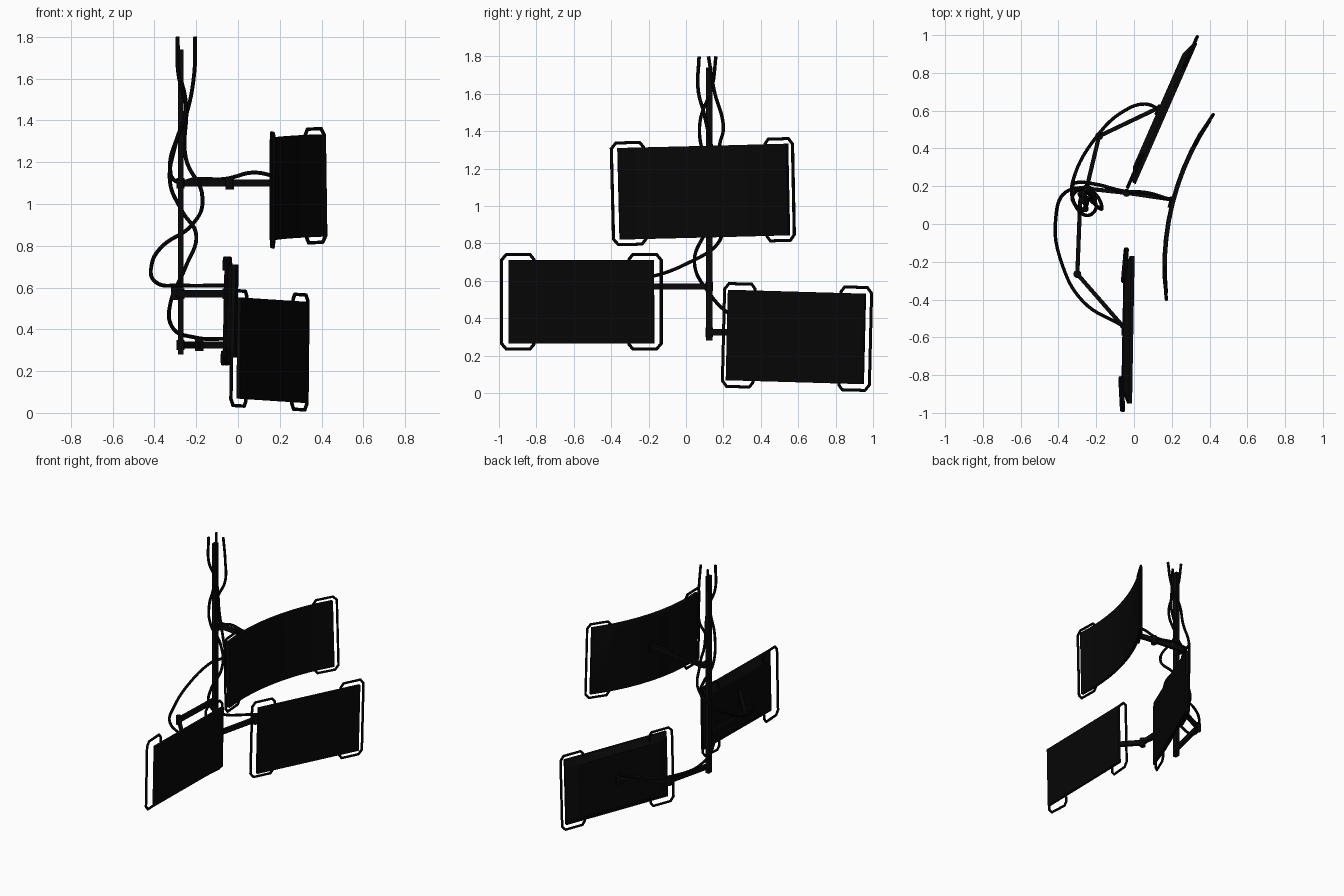
import bpy, bmesh, math
from mathutils import Vector

cube = bpy.data.objects.get("Cube")
if cube:
    bpy.data.objects.remove(cube, do_unlink=True)


def material(name, value):
    m = bpy.data.materials.new(name)
    m.use_nodes = True
    col = (value, value, value, 1)
    m.diffuse_color = col
    m.node_tree.nodes["Principled BSDF"].inputs["Base Color"].default_value = col
    return m


SCREEN = material("screen black", 0.002)
FRAME = material("frame black", 0.0025)


def from_bmesh(name, bm, mats):
    bmesh.ops.recalc_face_normals(bm, faces=bm.faces)
    me = bpy.data.meshes.new(name)
    bm.to_mesh(me)
    bm.free()
    for m in mats:
        me.materials.append(m)
    ob = bpy.data.objects.new(name, me)
    bpy.context.collection.objects.link(ob)
    return ob


def tube(name, pts, radius, smooth):
    """Round tube along a path, straight or flowing."""
    cu = bpy.data.curves.new(name, "CURVE")
    cu.dimensions = "3D"
    cu.bevel_depth = radius
    cu.bevel_resolution = 2
    cu.use_fill_caps = True
    cu.resolution_u = 8
    sp = cu.splines.new("BEZIER")
    sp.bezier_points.add(len(pts) - 1)
    kind = "AUTO" if smooth else "VECTOR"
    for bp, p in zip(sp.bezier_points, pts):
        bp.co = p
        bp.handle_left_type = bp.handle_right_type = kind
    cu.materials.append(FRAME)
    ob = bpy.data.objects.new(name, cu)
    bpy.context.collection.objects.link(ob)
    bpy.ops.object.select_all(action="DESELECT")
    ob.select_set(True)
    bpy.context.view_layer.objects.active = ob
    bpy.ops.object.convert(target="MESH")
    bpy.ops.object.shade_smooth_by_angle()


def bar(name, a, b, width, height):
    """Box beam lying between two points of equal height."""
    a, b = Vector(a), Vector(b)
    along = (b - a).normalized()
    side = along.cross(Vector((0, 0, 1))) * width / 2
    up = Vector((0, 0, height / 2))
    bm = bmesh.new()
    rings = [[bm.verts.new(p + s * side + t * up)
              for s, t in ((-1, -1), (1, -1), (1, 1), (-1, 1))] for p in (a, b)]
    bm.faces.new(rings[0])
    bm.faces.new(rings[1])
    for i in range(4):
        j = (i + 1) % 4
        bm.faces.new((rings[0][i], rings[0][j], rings[1][j], rings[1][i]))
    from_bmesh(name, bm, [FRAME])


def joint(name, p, radius, height):
    bpy.ops.mesh.primitive_cylinder_add(vertices=16, radius=radius, depth=height, location=p)
    ob = bpy.context.object
    ob.name = name
    ob.data.materials.append(FRAME)
    bpy.ops.object.shade_smooth_by_angle()


def monitor(name, centre, heading, bend, roll, pitch, half, high, thick, edge, grip, ends, skew):
    """Screen swept along an arc in plan, with a bracket at each end."""
    h0, r = math.radians(heading), math.radians(roll)
    cx, cy, cz = centre

    def place(u, w, d):
        s = u * math.cos(r) - w * math.sin(r)
        h = h0 + bend * s
        d -= w * pitch
        x = cx + (math.cos(h0) - math.cos(h)) / bend - d * math.cos(h)
        y = cy + (math.sin(h) - math.sin(h0)) / bend + d * math.sin(h)
        return Vector((x, y, cz + u * math.sin(r) + w * math.cos(r)))

    # Casing, with a thinner rim and the display on its front faces
    bm = bmesh.new()
    steps = 10
    rings = []
    for i in range(steps + 1):
        f = 2 * i / steps - 1
        t = edge if i in (0, steps) else thick
        inset = 1.3 * (thick - edge) + 0.004
        section = ((-high, 0), (high, 0), (high, edge), (high - inset, t),
                   (inset - high, t), (-high, edge * 0.99))
        rings.append([bm.verts.new(place(f * half, w, d)) for w, d in section])
    for a, b in zip(rings, rings[1:]):
        for i in range(6):
            j = (i + 1) % 6
            face = bm.faces.new((a[i], a[j], b[j], b[i]))
            face.material_index = 0 if i == 0 else 1
    bm.faces.new(rings[0]).material_index = 1
    bm.faces.new(rings[-1]).material_index = 1
    ob = from_bmesh(name + "_panel", bm, [SCREEN, FRAME])
    bpy.ops.object.select_all(action="DESELECT")
    ob.select_set(True)
    bpy.context.view_layer.objects.active = ob
    bpy.ops.object.shade_smooth_by_angle(angle=math.radians(20))

    # Corner brackets
    inner, outer, top = grip
    upper = [(inner, high - 0.03), (inner, top - 0.025), (inner + 0.02, top),
             (outer - 0.025, top), (outer, top - 0.03)]
    loop = upper + [(u, -w) for u, w in reversed(upper)]
    for sign, d, label in ((-1, ends[0], "near"), (1, ends[1], "far")):
        pts = [place(sign * u, w, d + skew * (outer - u)) for u, w in loop]
        tube(f"{name}_{label}_bracket", pts, 0.009, False)

    # Mount plate on the back
    bar(name + "_mount", place(0, 0, thick - 0.005), place(0, 0, thick + 0.008), 0.06, 0.06)


monitor("upper_screen", (0.216, 0.11, 1.077), 14.2, 0.72, 1.4, 0, 0.474, 0.245,
        0.024, 0.02, (0.335, 0.506, 0.272), (0.012, 0.012), 0)
monitor("middle_screen", (-0.008, -0.56, 0.488), 1, 0.001, 0, 0.02, 0.39, 0.223,
        0.05, 0.018, (0.255, 0.427, 0.253), (0.045, 0.04), 0.07)
monitor("lower_screen", (0.172, 0.584, 0.3), 23.7, 0.001, -1.5, 0, 0.4, 0.242,
        0.05, 0.018, (0.255, 0.433, 0.275), (0.032, 0.015), 0)

# Upright pole
PX, PY = -0.275, 0.125
bar("pole", (PX, PY - 0.018, 1.01), (PX, PY + 0.018, 1.01), 0.026, 1.46)

# Jointed arms from the pole to each screen
ARMS = {
    "upper": [(PX, 0.19, 1.1), (-0.04, 0.165, 1.1), (0.2, 0.13, 1.1)],
    "middle": [(-0.285, PY, 0.57), (-0.3, -0.265, 0.57), (-0.06, -0.54, 0.57)],
    "lower": [(-0.265, 0.13, 0.325), (-0.185, 0.465, 0.325), (0.13, 0.615, 0.325)],
}
for name, (a, b, c) in ARMS.items():
    bar(name + "_inner_arm", a, b, 0.022, 0.034)
    bar(name + "_outer_arm", b, c, 0.022, 0.034)
    joint(name + "_elbow", b, 0.021, 0.06)
    joint(name + "_clamp", (PX, PY, a[2]), 0.02, 0.05)
    joint(name + "_swivel", c, 0.014, 0.05)
bar("upper_clamp_link", (PX, PY, 1.1), (PX, 0.2, 1.1), 0.03, 0.034)

# Cables winding down the pole and out along the arms
CABLES = {
    "upper_cable": [(-0.205, 0.12, 1.8), (-0.21, 0.15, 1.62), (-0.25, 0.2, 1.42),
                    (-0.29, 0.18, 1.32), (-0.325, 0.2, 1.18), (-0.3, 0.22, 1.11),
                    (-0.2, 0.21, 1.12), (-0.06, 0.175, 1.12), (0.07, 0.165, 1.15),
                    (0.19, 0.13, 1.13)],
    "middle_cable": [(-0.29, 0.07, 1.8), (-0.285, 0.065, 1.62), (-0.25, 0.1, 1.48),
                     (-0.25, 0.14, 1.22), (-0.17, 0.08, 1.03), (-0.22, 0.17, 0.9),
                     (-0.36, 0.17, 0.8), (-0.415, 0.02, 0.7), (-0.385, -0.2, 0.62),
                     (-0.27, -0.41, 0.61), (-0.06, -0.54, 0.61)],
    "lower_cable": [(-0.29, 0.16, 1.8), (-0.28, 0.14, 1.64), (-0.25, 0.075, 1.45),
                    (-0.3, 0.09, 1.28), (-0.325, 0.15, 1.1), (-0.27, 0.18, 0.97),
                    (-0.2, 0.1, 0.85), (-0.25, 0.045, 0.7), (-0.32, 0.12, 0.54),
                    (-0.32, 0.24, 0.42), (-0.2, 0.46, 0.36), (-0.05, 0.6, 0.355),
                    (0.06, 0.635, 0.36), (0.13, 0.61, 0.34)],
}
for name, pts in CABLES.items():
    tube(name, pts, 0.0095, True)
